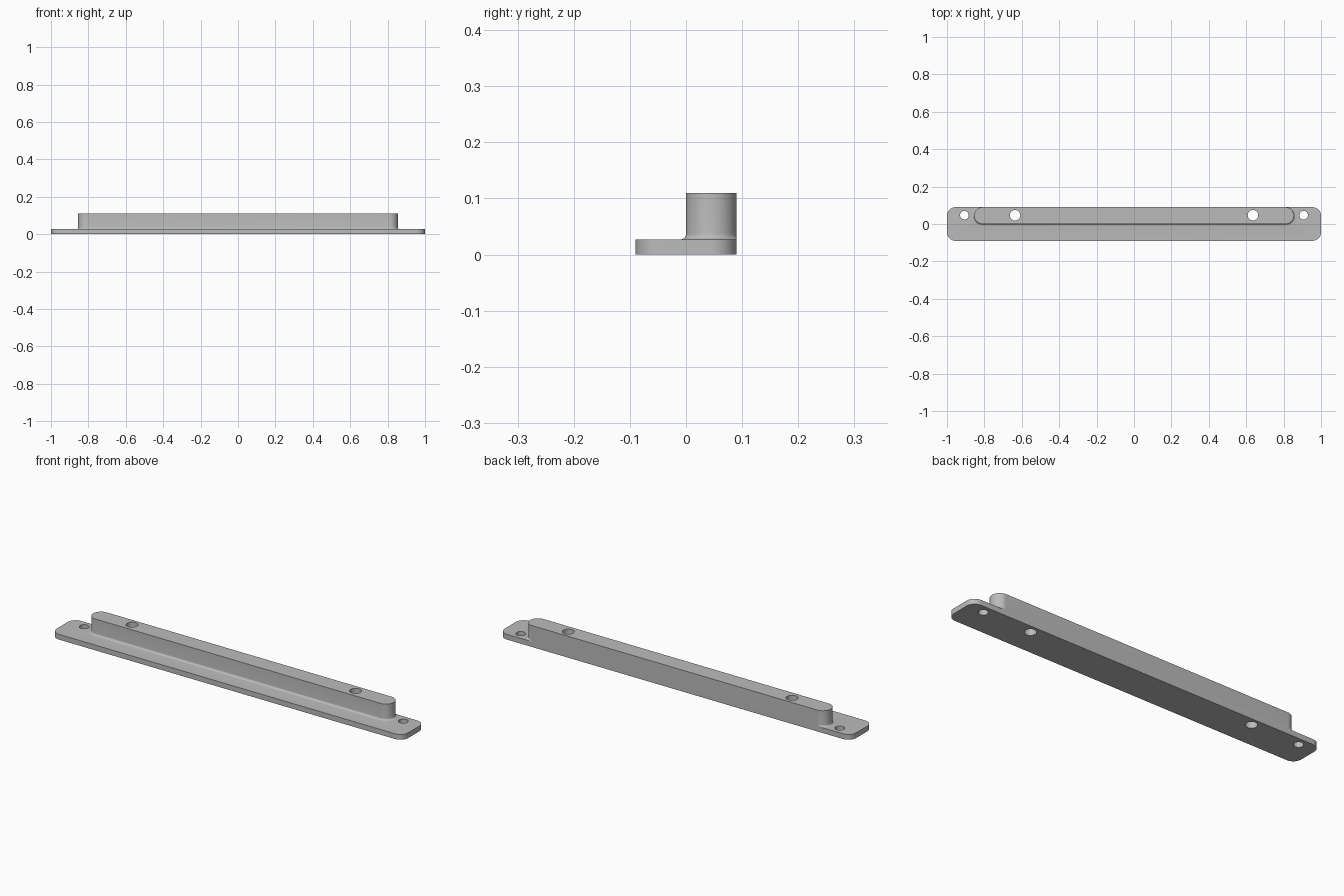
import bpy, bmesh, math

cube = bpy.data.objects.get("Cube")
if cube:
    bpy.data.objects.remove(cube, do_unlink=True)

HALF_DEPTH = 0.09
PLATE_TOP = 0.027
BAR_TOP = 0.11
FILLET = 0.01

metal = bpy.data.materials.new("plain grey")
metal.use_nodes = True
GREY = (0.5, 0.5, 0.5, 1)
metal.diffuse_color = GREY
metal.node_tree.nodes["Principled BSDF"].inputs["Base Color"].default_value = GREY


def rounded_outline(half_x, y0, y1, radius, grow=0.0, steps=16):
    """Rounded rectangle, grown outward but kept flush with the back edge."""
    points = []
    corners = ((1, y1 - radius), (-1, y1 - radius), (-1, y0 + radius), (1, y0 + radius))
    for quarter, (side, cy) in enumerate(corners):
        for i in range(steps + 1):
            a = (quarter + i / steps) * math.pi / 2
            x = side * (half_x - radius) + (radius + grow) * math.cos(a)
            y = cy + (radius + grow) * math.sin(a)
            points.append((x, min(y, HALF_DEPTH)))
    return points


def loft(name, sections):
    """Solid through (outline, height) sections, from bottom to top."""
    bm = bmesh.new()
    rings = [[bm.verts.new((x, y, z)) for x, y in pts] for pts, z in sections]
    for low, high in zip(rings, rings[1:]):
        for i in range(len(low)):
            j = (i + 1) % len(low)
            bm.faces.new((low[i], low[j], high[j], high[i]))
    bm.faces.new(rings[0][::-1])
    bm.faces.new(rings[-1])
    bmesh.ops.remove_doubles(bm, verts=bm.verts, dist=1e-6)
    bmesh.ops.recalc_face_normals(bm, faces=bm.faces)
    return finish(name, bm)


def finish(name, bm):
    mesh = bpy.data.meshes.new(name)
    bm.to_mesh(mesh)
    bm.free()
    mesh.materials.append(metal)
    obj = bpy.data.objects.new(name, mesh)
    bpy.context.collection.objects.link(obj)
    return obj


def combine(target, other, operation):
    mod = target.modifiers.new(operation.title(), "BOOLEAN")
    mod.operation = operation
    mod.solver = "EXACT"
    mod.object = other
    bpy.context.view_layer.objects.active = target
    bpy.ops.object.modifier_apply(modifier=mod.name)
    bpy.data.objects.remove(other, do_unlink=True)


# Flat base plate with rounded corners
plate_shape = rounded_outline(1.0, -HALF_DEPTH, HALF_DEPTH, 0.045)
rail = loft("mounting_rail", [(plate_shape, 0), (plate_shape, PLATE_TOP)])


# Raised bar with round ends and a small fillet at its foot
def bar_shape(grow):
    return rounded_outline(0.855, 0, HALF_DEPTH, 0.045, grow)


sections = [(bar_shape(FILLET), PLATE_TOP / 2)]
for i in range(7):
    a = i / 6 * math.pi / 2
    sections.append((bar_shape(FILLET * (1 - math.sin(a))),
                     PLATE_TOP + FILLET * (1 - math.cos(a))))
sections.append((bar_shape(0), BAR_TOP))
combine(rail, loft("raised_bar", sections), "UNION")

# Screw holes through the plate ends and through the bar
bm = bmesh.new()
for x, radius in ((0.907, 0.023), (0.636, 0.028)):
    for side in (-1, 1):
        made = bmesh.ops.create_cone(bm, cap_ends=True, segments=40, radius1=radius,
                                     radius2=radius, depth=0.4)
        bmesh.ops.translate(bm, verts=made["verts"], vec=(side * x, 0.047, 0.05))
holes = finish("hole_cutter", bm)
holes.hide_render = True
combine(rail, holes, "DIFFERENCE")

# Smooth curved walls, crisp edges
bpy.ops.object.select_all(action="DESELECT")
rail.select_set(True)
bpy.context.view_layer.objects.active = rail
bpy.ops.object.shade_smooth_by_angle(angle=math.radians(30))
